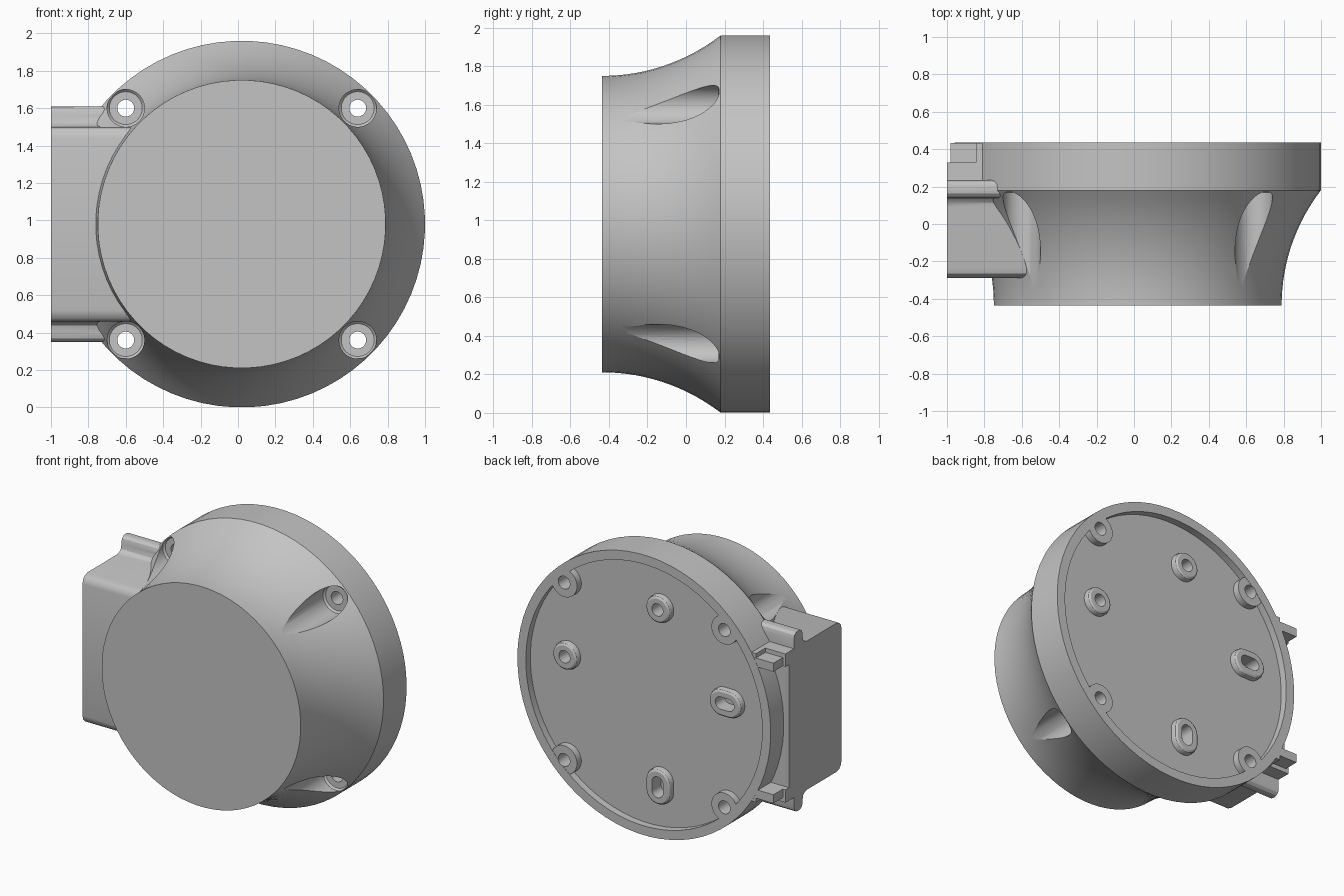
import bpy, bmesh, math

old = bpy.data.objects.get("Cube")
if old:
    bpy.data.objects.remove(old, do_unlink=True)

CX, CZ = 0.02, 0.98      # axis of the round housing
HOLE = 0.62              # screw hole offset from the axis
FLOOR = 0.385            # rear recess floor

grey = bpy.data.materials.new("plain_grey")
grey.use_nodes = True
colour = (0.55, 0.55, 0.55, 1)
grey.diffuse_color = colour
grey.node_tree.nodes["Principled BSDF"].inputs["Base Color"].default_value = colour


def lathe(bm, profile, x=0, z=0, n=40, sx=0, sz=0):
    """Solid of revolution about y from (radius, y) pairs; sx, sz stretch it to a slot."""
    rings = []
    for r, y in profile:
        ring = []
        for i in range(n):
            a = math.tau * (i + 0.5) / n
            c, s = math.cos(a), math.sin(a)
            ring.append(bm.verts.new((CX + x + r * c + math.copysign(sx, c), y,
                                      CZ + z + r * s + math.copysign(sz, s))))
        rings.append(ring)
    for a, b in zip(rings, rings[1:]):
        for i in range(n):
            j = (i + 1) % n
            bm.faces.new((a[i], a[j], b[j], b[i]))
    bm.faces.new(rings[0])
    bm.faces.new(rings[-1])


def block(bm, x0, x1, outline):
    """Prism along x from a (y, z) outline."""
    ends = [[bm.verts.new((x, y, CZ + z)) for y, z in outline] for x in (x0, x1)]
    n = len(outline)
    for i in range(n):
        j = (i + 1) % n
        bm.faces.new((ends[0][i], ends[0][j], ends[1][j], ends[1][i]))
    bm.faces.new(ends[0])
    bm.faces.new(ends[1])


def finish(bm, name, cutter=None, smooth=30):
    bmesh.ops.recalc_face_normals(bm, faces=bm.faces)
    mesh = bpy.data.meshes.new(name)
    bm.to_mesh(mesh)
    bm.free()
    mesh.materials.append(grey)
    ob = bpy.data.objects.new(name, mesh)
    bpy.context.collection.objects.link(ob)
    bpy.ops.object.select_all(action='DESELECT')
    ob.select_set(True)
    bpy.context.view_layer.objects.active = ob
    if cutter:
        mod = ob.modifiers.new("hole_cut", 'BOOLEAN')
        mod.operation = 'DIFFERENCE'
        mod.solver = 'EXACT'
        mod.object = cutter
        bpy.ops.object.modifier_apply(modifier=mod.name)
    bpy.ops.object.shade_smooth_by_angle(angle=math.radians(smooth))
    return ob


corners = [(sx * HOLE, sz * HOLE) for sx in (-1, 1) for sz in (-1, 1)]
# Mounting bosses: x, z and slot stretch
mounts = [(-0.1, 0.62, 0, 0), (0.62, 0.1, 0, 0),
          (-0.62, 0.1, 0.03, 0), (-0.1, -0.62, 0, 0.03)]

# Cutter: wide screw scoops with through holes, and blind mounting holes
bm = bmesh.new()
for x, z in corners:
    lathe(bm, [(0.1, -0.7), (0.1, 0.168), (0.088, 0.18), (0.045, 0.18), (0.045, 0.6)], x, z)
for x, z, sx, sz in mounts:
    lathe(bm, [(0.043, 0.33), (0.043, 0.6)], x, z, sx=sx, sz=sz)
cutter = finish(bm, "hole_cutter")
cutter.hide_render = True

# Round housing: concave neck, flange and shallow rear recess
R, LENGTH, STEPS = 1.02, 0.615, 14
profile = []
for i in range(STEPS + 1):
    t = LENGTH * i / STEPS
    profile.append((0.77 + (R - math.sqrt(R * R - t * t)) * 1.02, -0.435 + t))
profile[-1] = (0.98, 0.18)
profile += [(0.98, 0.435), (0.915, 0.435), (0.915, FLOOR)]
bm = bmesh.new()
lathe(bm, profile, n=72)
finish(bm, "housing", cutter, smooth=14)

# Side box with rounded front edges and a ridge above and below
half = [(-0.29, 0.46), (-0.283, 0.49), (-0.265, 0.51), (-0.23, 0.52),
        (0.09, 0.52), (0.115, 0.526), (0.133, 0.543), (0.14, 0.57),
        (0.14, 0.59), (0.147, 0.612), (0.163, 0.626), (0.187, 0.63),
        (0.212, 0.626), (0.228, 0.612), (0.235, 0.59), (0.235, 0.5), (0.29, 0.46)]
bm = bmesh.new()
block(bm, -1, -0.4, half + [(y, -z) for y, z in reversed(half)])
finish(bm, "side_box", cutter)

# Stepped tabs linking the box to the flange
bm = bmesh.new()
for s in (-1, 1):
    for x0, y0, y1, top in ((-1, 0.22, 0.33, 0.52), (-0.98, 0.32, 0.434, 0.49),
                            (-0.845, 0.32, 0.433, 0.52)):
        block(bm, x0, -0.8, [(y0, s * 0.43), (y1, s * 0.43), (y1, s * top), (y0, s * top)])
finish(bm, "box_tabs")

# Screw bosses merging into the rear rim
bm = bmesh.new()
for x, z in corners:
    lathe(bm, [(0.1, FLOOR - 0.02), (0.1, 0.433)], x, z)
finish(bm, "screw_bosses", cutter)

# Mounting bosses on the rear floor, two round and two slotted
bm = bmesh.new()
for x, z, sx, sz in mounts:
    lathe(bm, [(0.095, FLOOR - 0.02), (0.095, 0.41), (0.09, 0.422), (0.078, 0.43)],
          x, z, sx=sx, sz=sz)
finish(bm, "mounting_bosses", cutter)

bpy.data.objects.remove(cutter, do_unlink=True)
